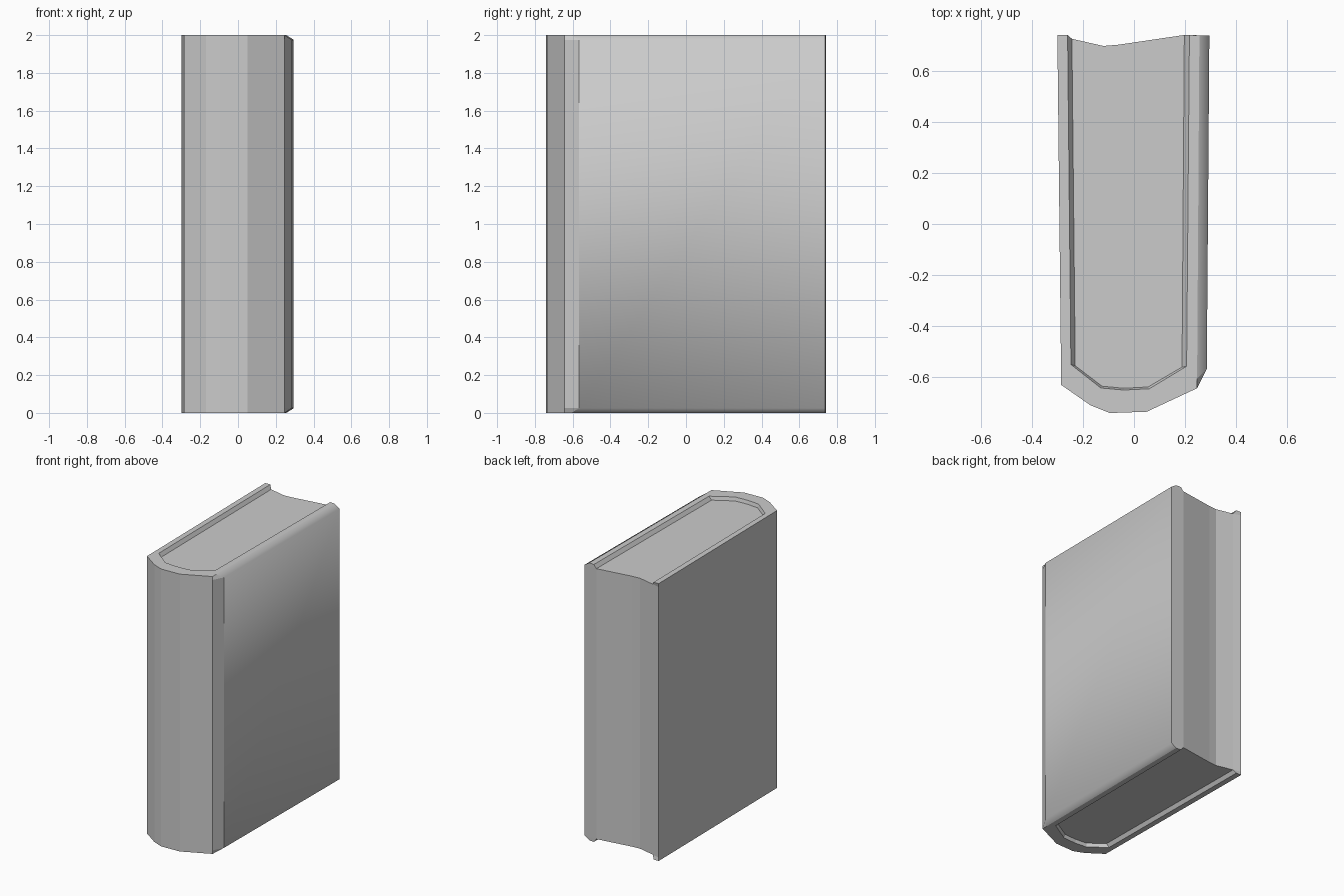
import bpy, bmesh

if "Cube" in bpy.data.objects:
    bpy.data.objects.remove(bpy.data.objects["Cube"])

HEIGHT = 2.0
INSET = 0.025      # depth of page recess and of the panel bevel


def loft(name, levels, smooth_sides=()):
    """Stack equal-length outlines [(z, points), ...] into a closed solid."""
    bm = bmesh.new()
    rings = [[bm.verts.new((x, y, z)) for x, y in pts] for z, pts in levels]
    n = len(rings[0])
    for low, high in zip(rings, rings[1:]):
        for i in range(n):
            j = (i + 1) % n
            face = bm.faces.new((low[i], low[j], high[j], high[i]))
            face.smooth = i in smooth_sides
    bm.faces.new(rings[0][::-1])
    bm.faces.new(rings[-1])
    bmesh.ops.recalc_face_normals(bm, faces=bm.faces)
    mesh = bpy.data.meshes.new(name)
    bm.to_mesh(mesh)
    bm.free()
    obj = bpy.data.objects.new(name, mesh)
    bpy.context.collection.objects.link(obj)
    return obj


# Outside of the cover: left board, rounded spine, hinge
spine = [(-0.30, 0.74), (-0.285, -0.63), (-0.17, -0.71), (-0.095, -0.74),
         (0.05, -0.735), (0.247, -0.643)]
# Right board: narrow at the rims, raised panel between them
board_rim = [(0.247, -0.605), (0.256, 0.737)]
board_panel = [(0.285, -0.567), (0.295, 0.737)]

# Inside of the cover: flared at the rims, tight against the pages between them
inner_rim = [(0.217, 0.74), (0.206, -0.557), (0.06, -0.645), (-0.04, -0.65),
             (-0.13, -0.642), (-0.247, -0.55), (-0.26, 0.74)]
inner_page = [(0.197, 0.74), (0.188, -0.56), (0.055, -0.638), (-0.04, -0.643),
              (-0.125, -0.635), (-0.23, -0.555), (-0.243, 0.725)]

rim = spine + board_rim + inner_rim
middle = spine + board_panel + inner_page
loft("cover", [(0, rim), (INSET, middle), (HEIGHT - INSET, middle), (HEIGHT, rim)],
     smooth_sides=(6,))

# Page block with a hollow fore edge, recessed at top and bottom
pages = inner_page + [(-0.12, 0.697), (-0.06, 0.702)]
loft("page_block", [(INSET, pages), (HEIGHT - INSET, pages)])
